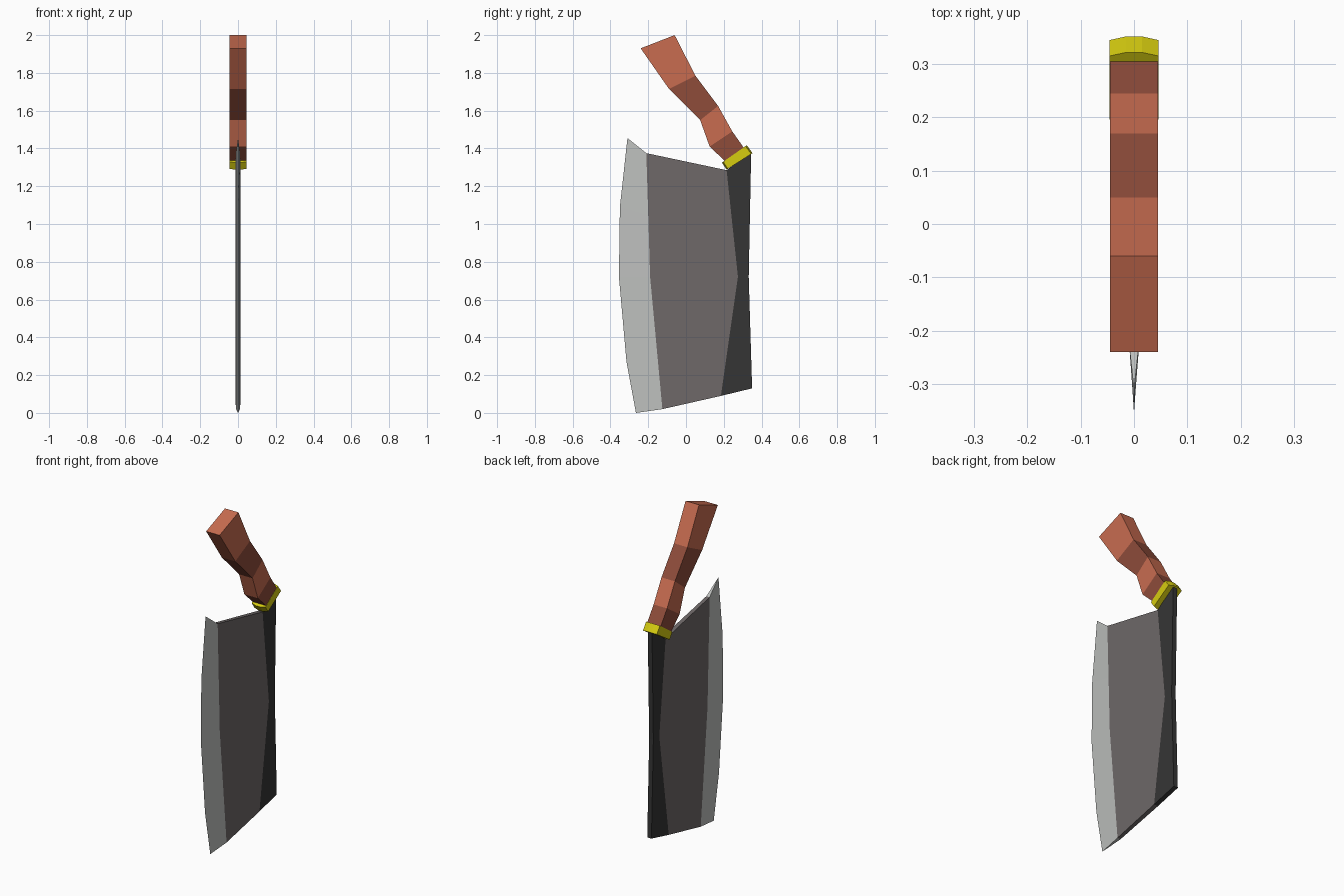
import bpy, bmesh
from mathutils import Vector

cube = bpy.data.objects.get("Cube")
if cube:
    bpy.data.objects.remove(cube, do_unlink=True)


def material(name, rgb):
    # sRGB bytes to linear colour
    lin = [((c / 255 + 0.055) / 1.055) ** 2.4 if c > 10 else c / 255 / 12.92 for c in rgb]
    m = bpy.data.materials.new(name)
    m.use_nodes = True
    m.diffuse_color = (*lin, 1)
    m.node_tree.nodes["Principled BSDF"].inputs["Base Color"].default_value = (*lin, 1)
    return m


light_wood = material("light_wood", (200, 108, 80))
dark_wood = material("dark_wood", (142, 76, 58))
brass = material("brass", (214, 204, 16))
spine_steel = material("spine_steel", (53, 53, 53))
body_steel = material("body_steel", (110, 104, 104))
edge_steel = material("edge_steel", (190, 192, 190))


def loft(name, rings, mats, rule):
    """Skin a stack of rings; rule(row, strip) gives the material index.
    Caps are cut into strips mirrored across the ring."""
    bm = bmesh.new()
    rows = [[bm.verts.new(p) for p in ring] for ring in rings]
    n = len(rows[0])
    for r in range(len(rows) - 1):
        for s in range(n):
            t = (s + 1) % n
            f = bm.faces.new((rows[r][s], rows[r][t], rows[r + 1][t], rows[r + 1][s]))
            f.material_index = rule(r, s)
    for r in (0, len(rows) - 1):
        for s in range(n // 2):
            loop = [s, s + 1, n - 2 - s, n - 1 - s]
            if loop[1] > loop[2]:
                continue
            f = bm.faces.new([rows[r][i] for i in dict.fromkeys(loop)])
            f.material_index = rule(min(r, len(rows) - 2), s)
    bmesh.ops.recalc_face_normals(bm, faces=bm.faces)
    me = bpy.data.meshes.new(name)
    bm.to_mesh(me)
    bm.free()
    for m in mats:
        me.materials.append(m)
    ob = bpy.data.objects.new(name, me)
    bpy.context.collection.objects.link(ob)
    return ob


# Blade: lines running from top to bottom, as (y, z)
def halved(top, mid, low):
    a, b, c = Vector(top), Vector(mid), Vector(low)
    return [a, a.lerp(b, 0.5), b, b.lerp(c, 0.6), c]


spine = halved((0.345, 1.38), (0.332, 0.72), (0.35, 0.13))
inner = halved((0.215, 1.285), (0.275, 0.72), (0.185, 0.09))
bevel = halved((-0.21, 1.375), (-0.19, 0.72), (-0.125, 0.02))
edge = [(-0.31, 1.455), (-0.35, 1.09), (-0.355, 0.72), (-0.315, 0.27), (-0.265, 0)]
blade_rings = []
for sp, inn, bev, ed in zip(spine, inner, bevel, edge):
    side = [(0.014, *sp), (0.014, *inn), (0.011, *bev)]
    blade_rings.append(side + [(0, *ed)] + [(-x, y, z) for x, y, z in reversed(side)])
strip_mats = [0, 1, 2, 2, 1, 0, 0]
loft("blade", blade_rings, [spine_steel, body_steel, edge_steel],
     lambda r, s: strip_mats[s])


# Guard: short collar with slightly pointed ends
def collar(front, back):
    a, b = Vector(front), Vector(back)
    half = [(0.015, a), (0.046, a.lerp(b, 0.05)), (0.046, a.lerp(b, 0.95)), (0.015, b)]
    return [(x, *p) for x, p in half] + [(-x, *p) for x, p in reversed(half)]


loft("guard", [collar((0.215, 1.288), (0.352, 1.375)),
               collar((0.19, 1.325), (0.322, 1.417))], [brass], lambda r, s: 0)

# Handle: bent rectangular grip in alternating bands, (front, back) stations
stations = [((-0.24, 1.93), (-0.06, 2.0)), ((-0.09, 1.715), (0.05, 1.785)),
            ((0.075, 1.55), (0.17, 1.625)), ((0.125, 1.41), (0.245, 1.49)),
            ((0.215, 1.325), (0.312, 1.395))]
w = 0.045
handle_rings = [[(w, *f), (w, *b), (-w, *b), (-w, *f)] for f, b in stations]
loft("handle", handle_rings, [light_wood, dark_wood], lambda r, s: r % 2)
